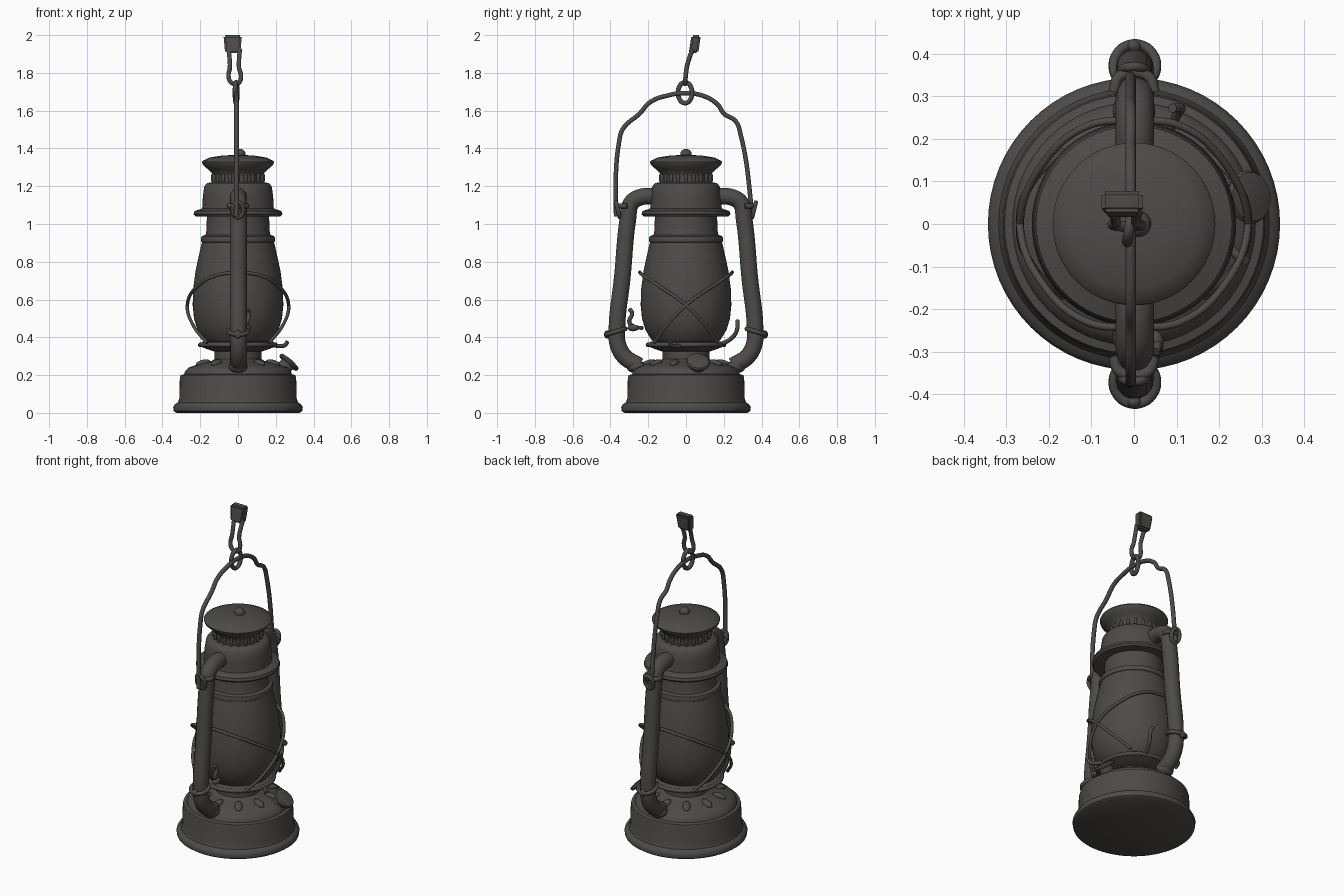
import bpy, bmesh, math
from mathutils import Vector

if "Cube" in bpy.data.objects:
    bpy.data.objects.remove(bpy.data.objects["Cube"])

METAL = bpy.data.materials.new("dark_iron")
METAL.use_nodes = True
COLOUR = (0.075, 0.07, 0.067, 1)
METAL.diffuse_color = COLOUR
METAL.node_tree.nodes["Principled BSDF"].inputs["Base Color"].default_value = COLOUR


def finish(name, mesh, angle=40):
    mesh.materials.clear()
    mesh.materials.append(METAL)
    obj = bpy.data.objects.new(name, mesh)
    bpy.context.scene.collection.objects.link(obj)
    bpy.ops.object.select_all(action='DESELECT')
    obj.select_set(True)
    bpy.context.view_layer.objects.active = obj
    bpy.ops.object.shade_smooth_by_angle(angle=math.radians(angle))
    return obj


def lathe(name, profile, steps=64):
    """Revolve (radius, height) points around the z axis."""
    bm = bmesh.new()
    pts = [bm.verts.new((r, 0, z)) for r, z in profile]
    edges = [bm.edges.new(pair) for pair in zip(pts, pts[1:])]
    bmesh.ops.spin(bm, geom=pts + edges, cent=(0, 0, 0), axis=(0, 0, 1),
                   angle=math.tau, steps=steps, use_duplicate=False)
    bmesh.ops.remove_doubles(bm, verts=bm.verts, dist=0.0003)
    bmesh.ops.recalc_face_normals(bm, faces=bm.faces)
    mesh = bpy.data.meshes.new(name)
    bm.to_mesh(mesh)
    bm.free()
    return finish(name, mesh)


def wire(name, points, radius, closed=False, sides=3):
    """Round bar swept along a smooth path."""
    data = bpy.data.curves.new(name, 'CURVE')
    data.dimensions = '3D'
    data.bevel_depth = radius
    data.bevel_resolution = sides
    data.resolution_u = 8
    data.use_fill_caps = True
    spline = data.splines.new('BEZIER')
    spline.bezier_points.add(len(points) - 1)
    for bp, co in zip(spline.bezier_points, points):
        bp.co = co
        bp.handle_left_type = bp.handle_right_type = 'AUTO'
    spline.use_cyclic_u = closed
    temp = bpy.data.objects.new(name + "_path", data)
    bpy.context.scene.collection.objects.link(temp)
    bpy.context.view_layer.update()
    dg = bpy.context.evaluated_depsgraph_get()
    mesh = bpy.data.meshes.new_from_object(temp.evaluated_get(dg))
    bpy.data.objects.remove(temp)
    return finish(name, mesh, 60)


def hoop(name, centre, u, v, radius):
    """Closed elliptical ring spanned by the half axes u and v."""
    c, u, v = Vector(centre), Vector(u), Vector(v)
    pts = [c + u * math.cos(k * math.tau / 10) + v * math.sin(k * math.tau / 10)
           for k in range(10)]
    return wire(name, pts, radius, True)


def ball(name, loc, scale, normal=(0, 0, 1)):
    bm = bmesh.new()
    bmesh.ops.create_uvsphere(bm, u_segments=20, v_segments=12, radius=1)
    mesh = bpy.data.meshes.new(name)
    bm.to_mesh(mesh)
    bm.free()
    obj = finish(name, mesh, 60)
    obj.location, obj.scale = loc, scale
    obj.rotation_euler = Vector(normal).to_track_quat('Z', 'Y').to_euler()
    return obj


# Fuel tank with rolled foot and domed shoulder
lathe("fuel_tank", [(0, 0), (.325, 0), (.34, .01), (.343, .03), (.335, .045),
                    (.318, .055), (.311, .075), (.308, .185), (.304, .2), (.285, .205),
                    (.28, .222), (.26, .24), (.2, .262), (.14, .275), (.125, .285),
                    (.125, .34), (0, .34)])
# Burner plate under the glass
lathe("burner_plate", [(0, .325), (.125, .325), (.17, .34), (.2, .352), (.203, .365),
                       (.185, .378), (0, .378)])
# Glass globe
lathe("globe", [(0, .37), (.165, .37), (.185, .39), (.215, .44), (.233, .5), (.24, .57),
                (.238, .65), (.225, .75), (.208, .83), (.192, .9), (.186, .92), (0, .92)])
# Chimney collar with bead
lathe("collar", [(0, .895), (.18, .895), (.194, .905), (.197, .92), (.192, .935),
                 (.172, .942), (.168, .96), (.164, 1.05), (0, 1.05)])
# Hood with drip flange
lathe("hood", [(0, 1.045), (.19, 1.045), (.225, 1.04), (.235, 1.052), (.23, 1.068),
               (.19, 1.082), (.188, 1.1), (.186, 1.15), (.178, 1.2), (.165, 1.216),
               (.135, 1.222), (0, 1.222)])
# Chimney top and cap
lathe("chimney_top", [(0, 1.21), (.13, 1.21), (.13, 1.25), (.135, 1.268), (.16, 1.29),
                      (.187, 1.315), (.191, 1.327), (.186, 1.335), (.15, 1.352),
                      (.08, 1.363), (0, 1.366)])
ball("cap_knob", (.01, 0, 1.37), (.03, .03, .028))

# Vent fins around the chimney
for i in range(20):
    a = i * math.tau / 20
    ball("vent_fin", (.134 * math.cos(a), .134 * math.sin(a), 1.243), (.009, .009, .03))

for side, word in ((-1, "front"), (1, "back")):
    # Side air tube
    tube = [(.15, 1.145), (.24, 1.142), (.29, 1.11), (.307, 1.03), (.337, .72),
            (.366, .43), (.36, .36), (.325, .298), (.25, .25)]
    wire(word + "_air_tube", [(0.002, side * y, z) for y, z in tube], .045, sides=5)
    ball(word + "_tube_foot", (0, side * .265, .245), (.05, .05, .035))
    # Handle ear with its eyelet
    wire(word + "_ear_bar", [(x, side * y, 1.095) for x, y in
                             ((-.048, .31), (-.035, .345), (0, .355),
                              (.035, .345), (.048, .31))], .013)
    hoop(word + "_eyelet", (0, side * .36, 1.075), (.028, 0, 0), (0, side * .01, .04), .011)
    # Clamp wrapped around the lower tube
    hoop(word + "_clamp", (.002, side * .372, .43), (.05, 0, 0), (0, side * .05, -.015), .012)
    ball(word + "_clamp_nut", (.0, side * .418, .415), (.018, .016, .022))

# Guard wires crossing on each side of the globe
for sx in (-1, 1):
    for sy in (-1, 1):
        path = [(0, -.245, .745), (.11, -.23, .73), (.215, -.14, .67), (.268, 0, .57),
                (.238, .1, .465), (.165, .17, .37)]
        wire("guard_wire", [(sx * x, sy * y, z) for x, y, z in path], .009)
hoop("guard_base_ring", (0, 0, .36), (.2, 0, 0), (0, .2, 0), .012)

# Carrying bail
bail = [(-.37, 1.04), (-.372, 1.1), (-.355, 1.43), (-.333, 1.505), (-.245, 1.585),
        (-.19, 1.645), (-.09, 1.682), (0, 1.693), (.1, 1.675), (.17, 1.63), (.2, 1.585),
        (.262, 1.545), (.29, 1.47), (.345, 1.1), (.35, 1.04)]
wire("bail_handle", [(-.008, y, z) for y, z in bail], .0125)

# Hanging ring, shackle and strap block
hoop("hanging_ring", (-.01, -.005, 1.695), (.006, .037, 0), (0, 0, .055), .0125)
shackle = [(-.05, .035, 1.925), (-.045, .018, 1.88), (-.043, .004, 1.83), (-.05, -.002, 1.78),
           (-.035, -.005, 1.748), (-.015, -.005, 1.742), (.005, -.005, 1.748),
           (.016, -.002, 1.78), (.005, .004, 1.83), (.006, .018, 1.88), (.01, .035, 1.925)]
wire("shackle", shackle, .012)
bm = bmesh.new()
bmesh.ops.create_cube(bm, size=1)
for v in bm.verts:
    v.co.x *= .098 if v.co.z > 0 else .08
    v.co.y = v.co.y * .05 + v.co.z * .014
    v.co.z *= .095
bmesh.ops.bevel(bm, geom=bm.edges[:], offset=.009, segments=2, affect='EDGES')
block_mesh = bpy.data.meshes.new("strap_block")
bm.to_mesh(block_mesh)
bm.free()
finish("strap_block", block_mesh).location = (-.028, .047, 1.9525)

# Tilted filler cap on the tank
tilt = Vector((.65, .1, .75)).normalized()
cap = lathe("filler_cap", [(0, -.05), (.04, -.05), (.04, -.01), (.058, -.01), (.063, 0),
                           (.058, .01), (.03, .015), (0, .016)], 32)
cap.location = (.27, .063, .268)
cap.rotation_euler = tilt.to_track_quat('Z', 'Y').to_euler()

# Wick crank and globe lifting lever
wire("wick_crank", [(.1, .05, .35), (.17, .0, .358), (.22, -.05, .355), (.25, -.08, .36),
                    (.262, -.085, .378)], .011)
wire("lift_lever", [(.06, .15, .36), (.08, .21, .375), (.1, .255, .41), (.11, .272, .45),
                    (.09, .272, .49)], .011)
wire("front_latch", [(.02, -.23, .45), (.04, -.27, .455), (.05, -.3, .48),
                     (.055, -.285, .53), (.05, -.3, .55)], .011)
ball("latch_knob", (.05, -.28, .45), (.02, .03, .018))

# Raised ribs on the tank shoulder
for i in range(10):
    a = (i + .5) * math.tau / 10
    ball("shoulder_rib", (.195 * math.cos(a), .195 * math.sin(a), .265),
         (.022, .016, .04), (math.cos(a), math.sin(a), -.25))
